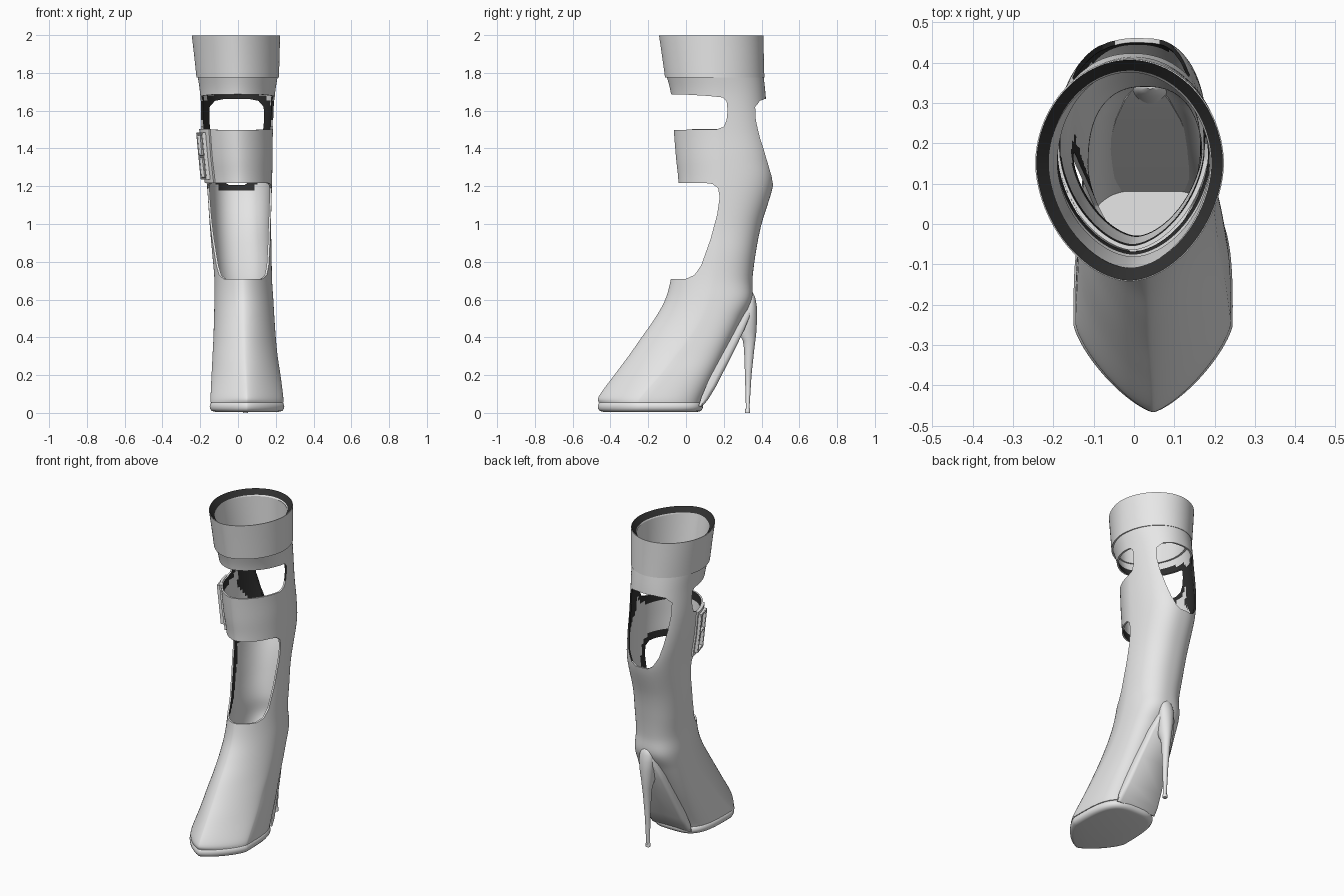
import bpy, bmesh, math
from mathutils import Matrix, Vector
from mathutils.geometry import intersect_point_line

if "Cube" in bpy.data.objects:
    bpy.data.objects.remove(bpy.data.objects["Cube"])


def material(name, col):
    m = bpy.data.materials.new(name)
    m.diffuse_color = (*col, 1)
    m.use_nodes = True
    m.node_tree.nodes["Principled BSDF"].inputs["Base Color"].default_value = m.diffuse_color
    return m


MATS = [material("grey_leather", (0.8, 0.8, 0.8)), material("dark_lining_edge", (0.03, 0.03, 0.03))]


def finish(name, bm, angle=40):
    me = bpy.data.meshes.new(name)
    bm.to_mesh(me)
    bm.free()
    for m in MATS:
        me.materials.append(m)
    ob = bpy.data.objects.new(name, me)
    bpy.context.collection.objects.link(ob)
    smooth(me, angle)
    return ob


def smooth(me, angle):
    me.polygons.foreach_set("use_smooth", [True] * len(me.polygons))
    me.set_sharp_from_angle(angle=math.radians(angle))


def section(p, t):
    """Point of a lopsided superellipse: z, left, right, front, back, widest y, front and back roundness."""
    z, xl, xr, yf, yb, ym, pf, pb = p
    c, s = math.cos(t), math.sin(t)
    e = 2 / (pb if s > 0 else pf)
    cx, hw = (xl + xr) / 2, (xr - xl) / 2
    x = cx + hw * math.copysign(abs(c) ** e, c)
    y = ym + (yb - ym if s > 0 else ym - yf) * math.copysign(abs(s) ** e, s)
    return Vector((x, y, z))


def ring(p, n=96):
    return [section(p, math.tau * (i + 0.5) / n) for i in range(n)]


def grow(p, d, dz=0):
    return (p[0] + dz, p[1] - d, p[2] + d, p[3] - d, p[4] + d, *p[5:])


def spline(rows, steps=6):
    """Catmull-Rom through the section rows."""
    out = []
    for i in range(len(rows) - 1):
        a, b, c, d = rows[max(i - 1, 0)], rows[i], rows[i + 1], rows[min(i + 2, len(rows) - 1)]
        for k in range(steps):
            u = k / steps
            out.append(tuple(0.5 * (2 * q + (r - p) * u + (2 * p - 5 * q + 4 * r - s) * u * u
                                    + (3 * q - p - 3 * r + s) * u ** 3) for p, q, r, s in zip(a, b, c, d)))
    return out + [rows[-1]]


def loft(rings, dark=-1):
    """Skin rings into a closed solid; the band with index dark gets the dark colour."""
    bm = bmesh.new()
    vs = [[bm.verts.new(v) for v in r] for r in rings]
    n = len(vs[0])
    for k, (a, b) in enumerate(zip(vs, vs[1:])):
        for i in range(n):
            j = (i + 1) % n
            bm.faces.new((a[i], a[j], b[j], b[i])).material_index = int(k == dark)
    bm.faces.new(vs[0][::-1])
    bm.faces.new(vs[-1])
    bmesh.ops.recalc_face_normals(bm, faces=bm.faces)
    return bm


def cutter(points, axis, lo, hi):
    """Prism over an outline drawn across the axis."""
    bm = bmesh.new()
    place = (lambda a, b, h: (h, a, b)) if axis == "x" else (lambda a, b, h: (a, h, b))
    f = bm.faces.new([bm.verts.new(place(a, b, lo)) for a, b in points])
    r = bmesh.ops.extrude_face_region(bm, geom=[f])
    d = Vector(place(0, 0, hi - lo))
    bmesh.ops.translate(bm, vec=d, verts=[v for v in r["geom"] if isinstance(v, bmesh.types.BMVert)])
    bmesh.ops.recalc_face_normals(bm, faces=bm.faces)
    ob = finish("cutter", bm)
    ob.hide_render = True
    return ob


def near(points, a, b):
    """Distance from (a, b) to a closed outline."""
    p, best = Vector((a, b, 0)), 9
    for q, r in zip(points, points[1:] + points[:1]):
        q, r = Vector((*q, 0)), Vector((*r, 0))
        u = min(max(intersect_point_line(p, q, r)[1], 0), 1)
        best = min(best, (q.lerp(r, u) - p).length)
    return best


# Boot body: leather shell from the toe up to the knee
ROWS = [
    (0.055, -.145, .240, -.462, .085, -.25, 1.35, 3.5),
    (0.090, -.145, .239, -.460, .100, -.23, 1.35, 3.5),
    (0.200, -.140, .225, -.380, .154, -.13, 1.45, 3.5),
    (0.300, -.135, .210, -.305, .203, -.05, 1.55, 3.5),
    (0.400, -.130, .200, -.235, .252, .03, 1.6, 3.3),
    (0.500, -.127, .193, -.165, .301, .09, 1.65, 3.0),
    (0.600, -.125, .187, -.110, .350, .13, 1.7, 2.7),
    (0.710, -.125, .180, -.080, .352, .15, 1.7, 2.4),
    (0.850, -.137, .178, -.060, .370, .17, 1.7, 2.4),
    (1.000, -.150, .175, -.045, .400, .18, 1.7, 2.4),
    (1.210, -.165, .180, -.040, .462, .19, 1.7, 2.5),
    (1.350, -.183, .183, -.053, .455, .185, 1.7, 2.6),
    (1.500, -.195, .185, -.065, .435, .18, 1.7, 2.5),
    (1.680, -.200, .195, -.078, .422, .17, 1.75, 2.2),
    (1.790, -.215, .212, -.105, .410, .15, 1.8, 2.0),
]
outer = spline(ROWS)
inner = [grow(p, -0.011) for p in outer if p[0] > 0.075]
body = finish("boot_body", loft([ring(p) for p in outer + inner[::-1]]))

# Openings: lower shin, upper shin and back of the calf
shin = [(-.6, .71), (0, .71), (.045, .73), (.08, .78), (.13, .92), (.165, 1.05), (.178, 1.14),
        (.17, 1.19), (.14, 1.212), (.1, 1.217), (-.6, 1.215)]
knee = [(-.6, 1.495), (.16, 1.5), (.2, 1.515), (.215, 1.55), (.22, 1.6), (.215, 1.65),
        (.195, 1.67), (.12, 1.678), (0, 1.685), (-.6, 1.70)]
half = [(.04, 1.206), (.07, 1.225), (.1, 1.28), (.12, 1.36), (.135, 1.45), (.145, 1.55), (.143, 1.62), (.115, 1.652), (.06, 1.663)]
calf = [(w - .007, z) for w, z in half] + [(-w - .007, z) for w, z in half[::-1]]
cutters = [cutter(shin, "x", -1, 1), cutter(knee, "x", -1, 1), cutter(calf, "y", .25, .8)]
for c in cutters:
    mod = body.modifiers.new("opening", "BOOLEAN")
    mod.operation, mod.solver, mod.object = "DIFFERENCE", "EXACT", c
dg = bpy.context.evaluated_depsgraph_get()
cut_mesh = bpy.data.meshes.new_from_object(body.evaluated_get(dg))
body.modifiers.clear()
body.data = cut_mesh
for c in cutters:
    bpy.data.objects.remove(c)

# Dark turned-in lip: inside faces close to an opening
for f in cut_mesh.polygons:
    x, y, z = f.center
    inward = f.normal.x * (x - .005) + f.normal.y * (y - .18) < -.03
    lip = min(near(shin, y, z), near(knee, y, z), near(calf, x, z) if y > .25 else 9)
    f.material_index = int(z > .66 and inward and lip < .04)
smooth(cut_mesh, 40)

# Flared top cuff with a dark lip sloping inward
cuff = spline([(1.775, -.220, .217, -.111, .415, .15, 1.8, 2.0),
               (1.890, -.232, .220, -.127, .412, .15, 1.8, 2.0),
               (1.998, -.245, .223, -.143, .410, .15, 1.8, 1.95)], 3)
shell = cuff + [grow(cuff[-1], -.003, .001)] + [grow(cuff[-1], -.034, -.035)] + [grow(p, -.03) for p in cuff[-2::-1]]
bm = loft([ring(p) for p in shell + shell[:1]], len(cuff))
bmesh.ops.delete(bm, geom=[f for f in bm.faces if len(f.verts) > 4], context="FACES_ONLY")
bmesh.ops.remove_doubles(bm, verts=bm.verts, dist=1e-5)
bmesh.ops.recalc_face_normals(bm, faces=bm.faces)
finish("top_cuff", bm)

# Platform sole under the ball of the foot, with rounded edges
base = (0, *ROWS[0][1:])
finish("platform_sole", loft([ring(grow(base, d, z)) for d, z in
       ((-.022, .006), (-.006, .010), (.003, .022), (.005, .035), (.001, .050), (-.006, .056))]), 60)

# Shank: sloping sole from the platform to the heel
rings = []
for z, w, g in ((.035, .135, .3), (.08, .135, .7), (.15, .125, .9), (.3, .105, 1), (.45, .08, 1), (.54, .055, .8), (.58, .035, .4)):
    o = Vector((.05 - .02 * z / .6, .085 + (z - .06) * .49, z))
    n = Vector((0, .898, -.44))
    rings.append([o + Vector((x * w, 0, 0)) + n * d * g for x, d in
                  ((-1, -.02), (-1.03, .012), (-.98, .026), (-.88, .034), (.88, .034), (.98, .026), (1.03, .012), (1, -.02))])
finish("shank_sole", loft(rings), 50)

# Stiletto heel with a small tip
HEEL = ((0, .313, .340, .014), (.02, .313, .340, .014), (.024, .317, .336, .011), (.2, .312, .347, .017),
        (.34, .307, .362, .024), (.385, .300, .368, .029), (.43, .275, .373, .037), (.5, .290, .377, .046),
        (.56, .305, .376, .048), (.6, .315, .369, .042), (.62, .325, .363, .03), (.632, .335, .356, .012))
finish("stiletto_heel", loft([ring((z, .04 - w, .04 + w, a, b, (a + b) / 2, 2, 2), 24) for z, a, b, w in HEEL]))

# Overlapping strap end on the left side
bm = bmesh.new()
cols = []
for k in range(13):
    t = math.radians(183 + 36 * k / 12)
    cols.append([[bm.verts.new(section(grow(p, d, dz), t)) for d in (-.004, .011)]
                 for p, dz in ((ROWS[10], .006), (ROWS[11], 0), (ROWS[12], .002))])
loops = [[c[0][0], c[1][0], c[2][0], c[2][1], c[1][1], c[0][1]] for c in cols]
for a, b in zip(loops, loops[1:]):
    for i in range(6):
        j = (i + 1) % 6
        bm.faces.new((a[i], a[j], b[j], b[i]))
bm.faces.new(loops[0])
bm.faces.new(loops[-1])
bmesh.ops.recalc_face_normals(bm, faces=bm.faces)
finish("strap_end", bm)

# Buckle: frame bars and prong, tilted with the strap
bm = bmesh.new()
pose = Matrix.Translation((-.184, .115, 1.36)) @ Matrix.Rotation(math.radians(17), 4, "Z") @ Matrix.Rotation(-.1, 4, "Y")
for y, z, sy, sz in ((-.045, 0, .014, .25), (.045, 0, .014, .25), (0, -.118, .1, .014), (0, .118, .1, .014), (0, 0, .1, .012)):
    bmesh.ops.create_cube(bm, size=1, matrix=pose @ Matrix.Translation((0, y, z)) @ Matrix.Diagonal((.024, sy, sz, 1)))
bmesh.ops.bevel(bm, geom=bm.edges[:], offset=.003, segments=2, affect="EDGES")
finish("buckle", bm)
